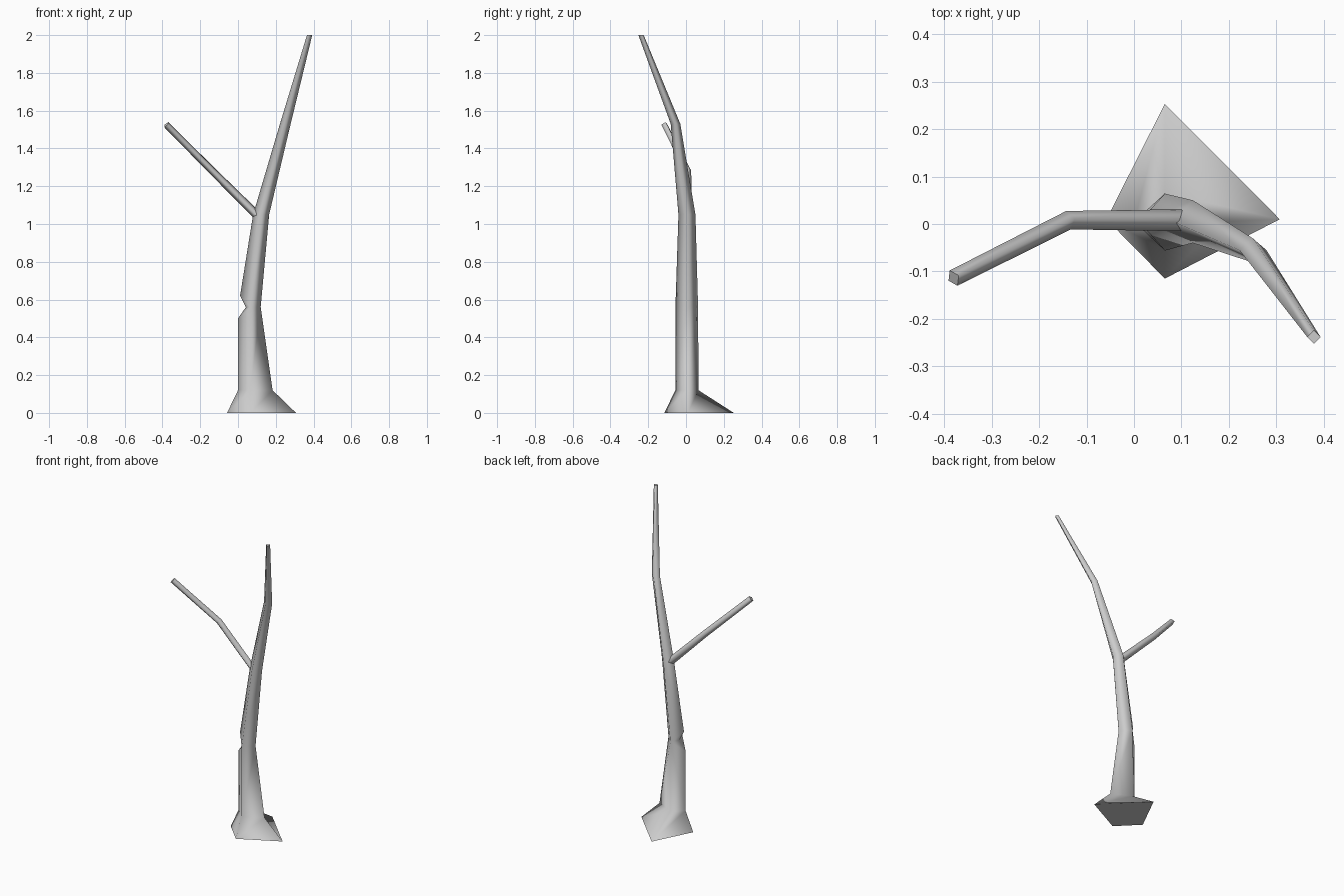
import bpy, bmesh
from mathutils import Vector

if "Cube" in bpy.data.objects:
    bpy.data.objects.remove(bpy.data.objects["Cube"])


def finish(bm, name, caps):
    # smooth sides with crisp flat end caps
    bmesh.ops.recalc_face_normals(bm, faces=bm.faces)
    for f in bm.faces:
        f.smooth = f not in caps
    for f in caps:
        for e in f.edges:
            e.smooth = False
    me = bpy.data.meshes.new(name)
    bm.to_mesh(me)
    bm.free()
    ob = bpy.data.objects.new(name, me)
    bpy.context.collection.objects.link(ob)
    return ob


# trunk: four-sided rings as z, left x, middle x, right x, side y, front y, back y
rings = [
    (0.00, -0.058, 0.065, 0.307, 0.01, -0.115, 0.253),
    (0.12, 0.000, 0.065, 0.183, 0.005, -0.056, 0.066),
    (0.56, 0.042, 0.065, 0.120, 0.005, -0.056, 0.064),
    (1.05, 0.080, 0.124, 0.165, 0.006, -0.040, 0.050),
    (1.53, 0.222, 0.250, 0.279, -0.055, -0.081, -0.030),
    (2.00, 0.365, 0.379, 0.393, -0.238, -0.252, -0.224),
]
bm = bmesh.new()
loops = []
for z, xl, xm, xr, ys, yf, yb in rings:
    loops.append([bm.verts.new(p) for p in
                  ((xl, ys, z), (xm, yf, z), (xr, ys, z), (xm, yb, z))])

# notch cut into the left edge, above and below the third ring
low = bm.verts.new((0.0, 0.005, 0.50))
high = bm.verts.new((0.011, 0.005, 0.62))

for i in range(len(loops) - 1):
    a, b = loops[i], loops[i + 1]
    for j in range(4):
        k = (j + 1) % 4
        if i in (1, 2) and 0 in (j, k):
            s = j if k == 0 else k          # neighbouring front or back edge
            if i == 1:
                bm.faces.new((a[0], a[s], b[s], low))
                bm.faces.new((low, b[s], b[0]))
            else:
                bm.faces.new((a[0], a[s], high))
                bm.faces.new((high, a[s], b[s], b[0]))
        else:
            bm.faces.new((a[j], a[k], b[k], b[j]))
caps = [bm.faces.new(loops[0]), bm.faces.new(loops[-1])]
finish(bm, "trunk", caps)

# side branch: thin four-sided tube with one bend
path = [Vector(p) for p in
        ((0.10, 0.008, 1.047), (-0.138, 0.008, 1.283), (-0.380, -0.114, 1.526))]
radii = [0.023, 0.020, 0.018]
bm = bmesh.new()
loops = []
for i, p in enumerate(path):
    d = (path[min(i + 1, 2)] - path[max(i - 1, 0)]).normalized()
    side = d.cross(Vector((0, 0, 1))).normalized()
    up = side.cross(d)
    loops.append([bm.verts.new(p + v * radii[i]) for v in (side, up, -side, -up)])
for a, b in zip(loops, loops[1:]):
    for j in range(4):
        k = (j + 1) % 4
        bm.faces.new((a[j], a[k], b[k], b[j]))
caps = [bm.faces.new(loops[0]), bm.faces.new(loops[-1])]
finish(bm, "side_branch", caps)
